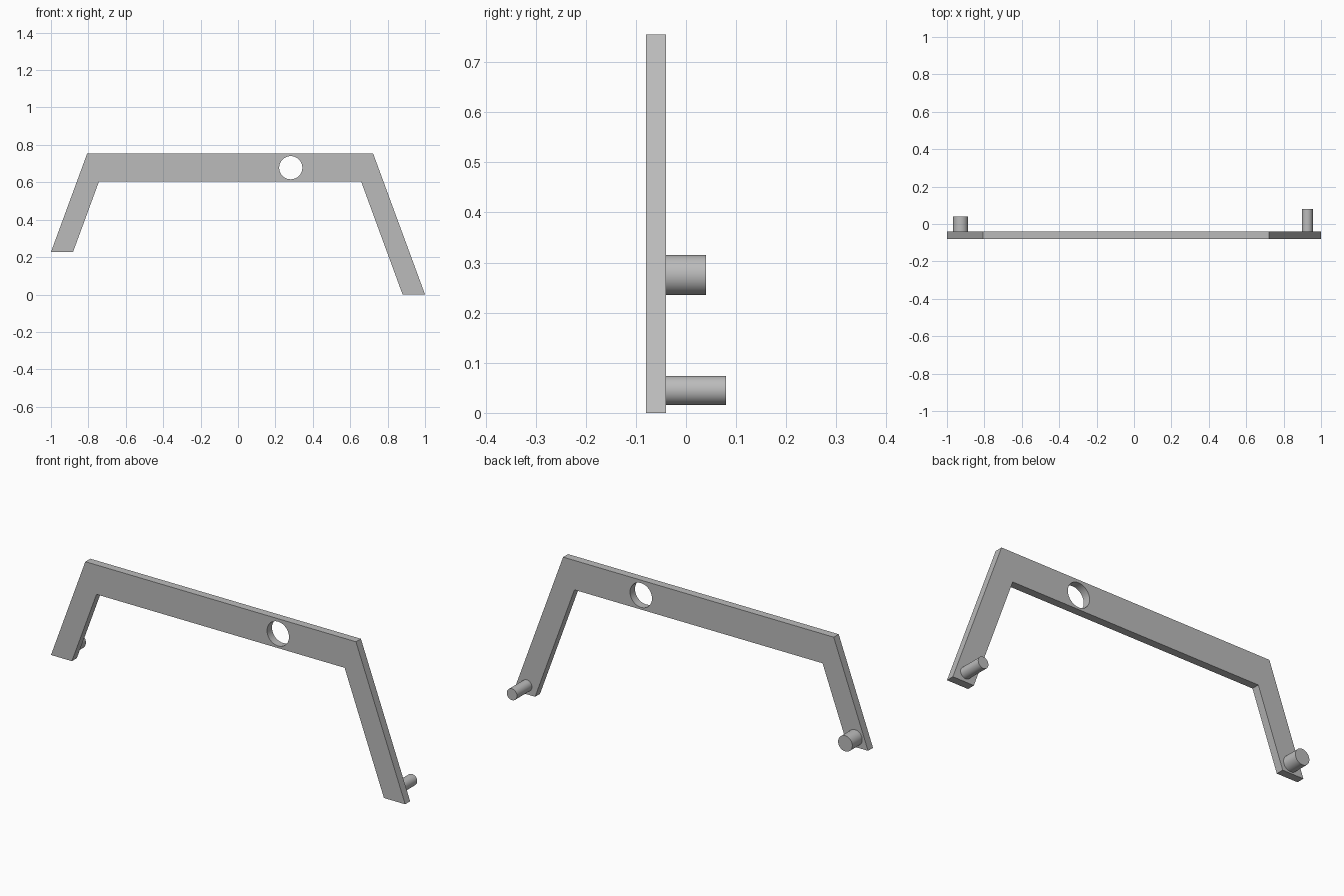
import bpy
import bmesh
from math import pi
from mathutils import Matrix, Vector

default_cube = bpy.data.objects.get("Cube")
if default_cube:
    bpy.data.objects.remove(default_cube)

# Single plain grey finish
grey = bpy.data.materials.new("plain_grey")
grey.use_nodes = True
colour = (0.5, 0.5, 0.5, 1)
grey.diffuse_color = colour
grey.node_tree.nodes["Principled BSDF"].inputs["Base Color"].default_value = colour

FRONT, BACK = -0.08, -0.04


def add_object(name, bm):
    bmesh.ops.recalc_face_normals(bm, faces=bm.faces)
    mesh = bpy.data.meshes.new(name)
    bm.to_mesh(mesh)
    bm.free()
    mesh.materials.append(grey)
    obj = bpy.data.objects.new(name, mesh)
    bpy.context.collection.objects.link(obj)
    return obj


def rod(name, x, z, radius, y0, y1):
    """Round bar lying along y, with smooth sides and flat ends."""
    bm = bmesh.new()
    place = Matrix.Translation((x, (y0 + y1) / 2, z)) @ Matrix.Rotation(pi / 2, 4, "X")
    bmesh.ops.create_cone(bm, cap_ends=True, segments=64, radius1=radius,
                          radius2=radius, depth=y1 - y0, matrix=place)
    for face in bm.faces:
        face.smooth = len(face.verts) == 4
    for edge in bm.edges:
        edge.smooth = all(f.smooth for f in edge.link_faces)
    return add_object(name, bm)


# Flat bracket: crossbar with two splayed legs of different length
outline = [(-1, 0.227), (-0.806, 0.755), (0.722, 0.755), (1, 0),
           (0.88, 0), (0.658, 0.605), (-0.743, 0.605), (-0.882, 0.227)]
bm = bmesh.new()
profile = bm.faces.new([bm.verts.new((x, FRONT, z)) for x, z in outline])
extruded = bmesh.ops.extrude_face_region(bm, geom=[profile], use_keep_orig=True)
bmesh.ops.translate(bm, vec=Vector((0, BACK - FRONT, 0)),
                    verts=[v for v in extruded["geom"] if isinstance(v, bmesh.types.BMVert)])
bracket = add_object("bracket", bm)

# Round hole through the crossbar
cutter = rod("hole_cutter", 0.282, 0.678, 0.062, FRONT - 0.1, BACK + 0.1)
cut = bracket.modifiers.new("hole", "BOOLEAN")
cut.operation = "DIFFERENCE"
cut.solver = "EXACT"
cut.object = cutter
bpy.context.view_layer.objects.active = bracket
bpy.ops.object.modifier_apply(modifier=cut.name)
bpy.data.objects.remove(cutter)

# Pegs on the back of each foot
rod("short_peg", -0.927, 0.275, 0.04, BACK, 0.04)
rod("long_peg", 0.927, 0.045, 0.029, BACK, 0.08)
